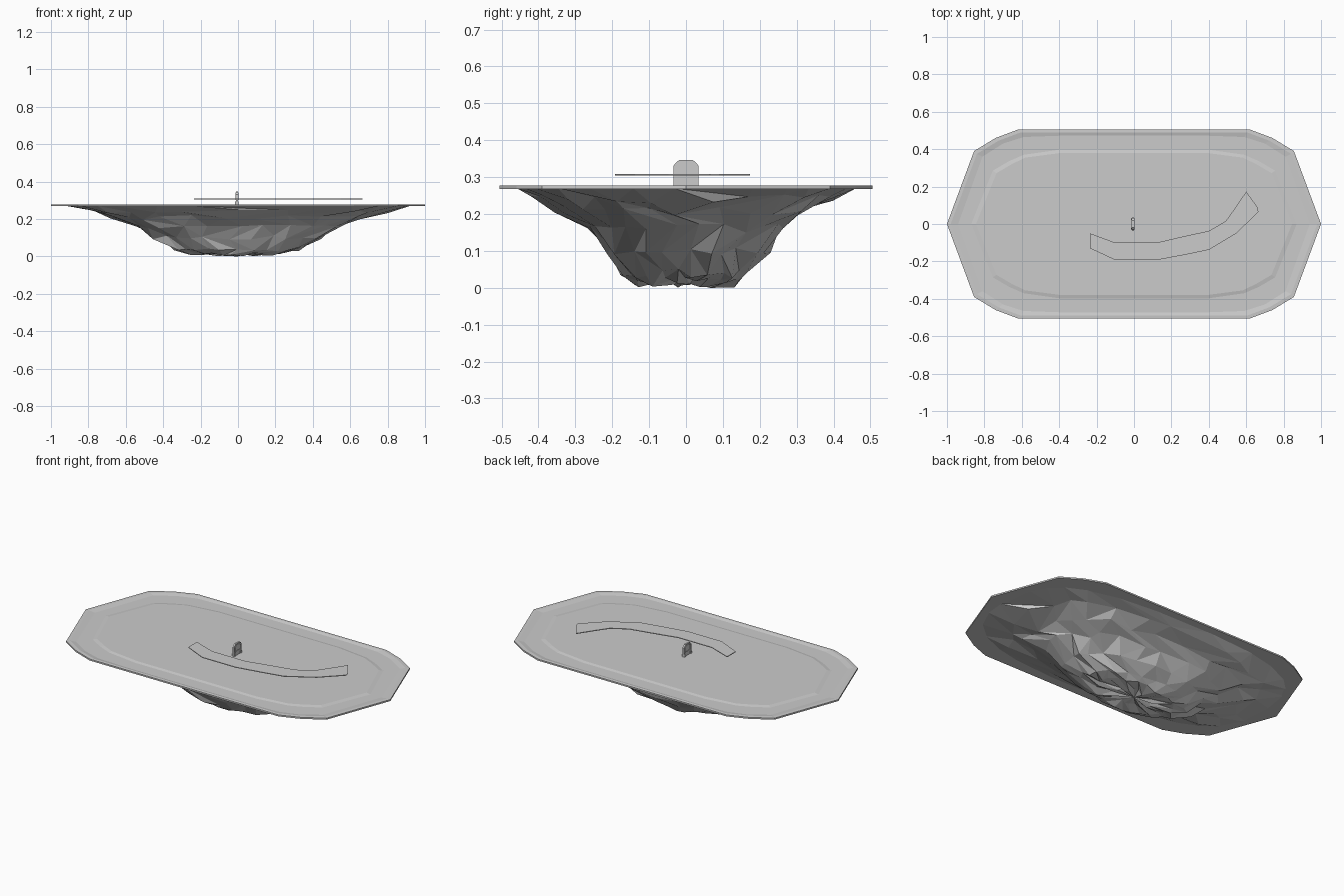
import bpy, bmesh, math, random

if "Cube" in bpy.data.objects:
    bpy.data.objects.remove(bpy.data.objects["Cube"])

random.seed(7)


def make_object(name, bm):
    bmesh.ops.recalc_face_normals(bm, faces=bm.faces[:])
    mesh = bpy.data.meshes.new(name)
    bm.to_mesh(mesh)
    bm.free()
    obj = bpy.data.objects.new(name, mesh)
    bpy.context.collection.objects.link(obj)
    return obj


def bridge(bm, a, b, shift=0):
    n = len(a)
    for i in range(n):
        j = (i + 1) % n
        if shift:  # triangulated band with random diagonals
            if random.random() < 0.5:
                bm.faces.new((a[i], a[j], b[i]))
                bm.faces.new((a[j], b[j], b[i]))
            else:
                bm.faces.new((a[i], a[j], b[j]))
                bm.faces.new((a[i], b[j], b[i]))
        else:
            bm.faces.new((a[i], a[j], b[j], b[i]))


def extrude_profile(name, pts, to3d, depth):
    bm = bmesh.new()
    a = [bm.verts.new(to3d(u, v, -depth / 2)) for u, v in pts]
    b = [bm.verts.new(to3d(u, v, depth / 2)) for u, v in pts]
    bridge(bm, a, b)
    bm.faces.new(a)
    bm.faces.new(b)
    return make_object(name, bm)


def mirrored_outline(quarter, tip):
    # quarter runs from near the +x tip round to the +y side
    top = quarter + [(-x, y) for x, y in reversed(quarter)]
    return ([(tip, 0)] + top + [(-tip, 0)] + [(-x, -y) for x, y in top])


# Ground slab with a shallow groove around the lawn
outer = mirrored_outline([(.855, .39), (.74, .46), (.62, .505), (.40, .505)], 1.0)
rim = mirrored_outline([(.84, .375), (.725, .445), (.605, .49), (.40, .49)], .98)
groove_out = mirrored_outline([(.81, .36), (.70, .43), (.59, .465), (.40, .472)], .94)
groove_in = mirrored_outline([(.755, .285), (.67, .335), (.59, .37), (.40, .397)], .87)
lawn = mirrored_outline([(.735, .272), (.65, .322), (.58, .355), (.39, .38)], .845)
bm = bmesh.new()
rings = [[bm.verts.new((x, y, z)) for x, y in ring] for ring, z in
         ((outer, .268), (outer, .277), (rim, .278), (groove_out, .273),
          (groove_in, .273), (lawn, .277))]
for a, b in zip(rings, rings[1:]):
    bridge(bm, a, b)
bm.faces.new(rings[0])
bm.faces.new(rings[-1])
make_object("ground_slab", bm)

# Craggy rock underside: jittered rings (rx, ry, z, squareness)
levels = [(.92, .462, .270, 2.9), (.80, .405, .242, 2.6), (.69, .345, .208, 2.4),
          (.57, .28, .160, 2.2), (.455, .222, .103, 2.1), (.345, .178, .040, 2.1),
          (.25, .14, .014, 2.0), (.12, .07, .012, 2.0)]
SEG = 26
bm = bmesh.new()
rings = []
for k, (rx, ry, z, p) in enumerate(levels):
    ring = []
    for i in range(SEG):
        a = 2 * math.pi * (i + (k % 2) * .5 + random.uniform(-.25, .25)) / SEG
        c, s = math.cos(a), math.sin(a)
        r = 1 + random.uniform(-.08, .04) * (k > 0)
        x = math.copysign(abs(c) ** (2 / p), c) * rx * r
        y = math.copysign(abs(s) ** (2 / p), s) * ry * r
        dz = random.uniform(-.014, .014) if k else 0
        ring.append(bm.verts.new((x, y, min(.27, max(0, z + dz)))))
    rings.append(ring)
for a, b in zip(rings, rings[1:]):
    bridge(bm, a, b, 1)
tip = bm.verts.new((0, 0, .015))
for i in range(SEG):
    bm.faces.new((rings[-1][i], rings[-1][(i + 1) % SEG], tip))
make_object("rock_underside", bm)

# Winding path: thin ribbon hovering above the lawn
near = [(-.235, -.13), (-.10, -.193), (.12, -.193), (.27, -.165), (.40, -.138),
        (.55, -.048), (.665, .065), (.66, .09)]
far = [(-.235, -.05), (-.10, -.10), (.12, -.10), (.27, -.065), (.40, -.037),
       (.49, .015), (.54, .085), (.60, .173)]
bm = bmesh.new()
for z in (.304, .308):
    n = [bm.verts.new((x, y, z)) for x, y in near]
    f = [bm.verts.new((x, y, z)) for x, y in far]
    for i in range(len(n) - 1):
        bm.faces.new((n[i], n[i + 1], f[i + 1], f[i]))
    loop = n + f[::-1]
    if z == .304:
        low = loop
bridge(bm, low, loop)
make_object("winding_path", bm)

# Small upright marker stone with a raised frame on both faces


def upright(x0):
    return lambda y, z, d: (x0 + d, y, z)


def arch(w, z0, z1, cut):
    return [(-w, z0), (w, z0), (w, z1 - cut), (w - cut * .5, z1 - cut * .4),
            (w - cut, z1), (-w + cut, z1), (-w + cut * .5, z1 - cut * .4), (-w, z1 - cut)]


X = -.006
extrude_profile("marker_stone", arch(.034, .276, .346, .015), upright(X), .010)
for side, label in ((1, "right"), (-1, "left")):
    bm = bmesh.new()
    o, i = arch(.028, .300, .341, .011), arch(.023, .304, .337, .009)
    x0, x1 = X + side * .004, X + side * .008
    loops = [[bm.verts.new((x, y, z)) for y, z in pts]
             for x, pts in ((x0, o), (x1, o), (x1, i), (x0, i))]
    for k in range(4):
        bridge(bm, loops[k], loops[(k + 1) % 4])
    make_object("marker_frame_" + label, bm)
    for y in (-.027, .027):
        pts = [(y - .006, .277), (y + .006, .277), (y + .006, .292), (y - .006, .292)]
        extrude_profile("marker_foot", pts, upright(X + side * .006), .006)
